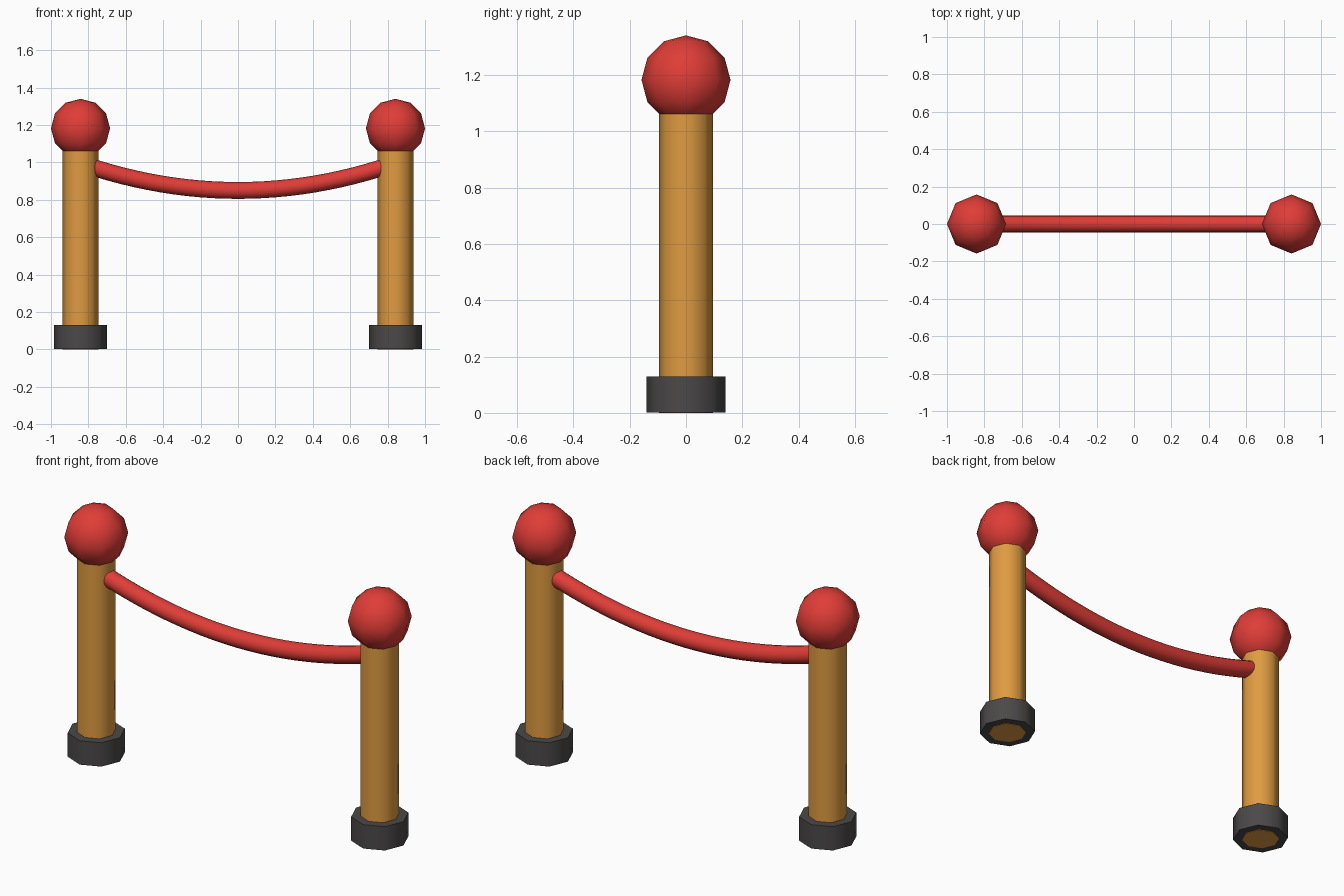
import bpy, bmesh, math
from mathutils import Matrix

if "Cube" in bpy.data.objects:
    bpy.data.objects.remove(bpy.data.objects["Cube"])

POST_X = 0.842


def material(name, rgb):
    m = bpy.data.materials.new(name)
    m.diffuse_color = (*rgb, 1.0)
    m.use_nodes = True
    m.node_tree.nodes["Principled BSDF"].inputs["Base Color"].default_value = m.diffuse_color
    return m


RED = material("red", (0.74, 0.046, 0.038))
OCHRE = material("ochre wood", (0.74, 0.33, 0.053))
DARK = material("dark grey", (0.07, 0.066, 0.065))


def finish(obj, mat):
    # smooth sides, sharp rims
    obj.data.materials.append(mat)
    bpy.ops.object.select_all(action='DESELECT')
    obj.select_set(True)
    bpy.context.view_layer.objects.active = obj
    bpy.ops.object.shade_smooth_by_angle(angle=math.radians(60))
    return obj


def mesh_object(name, bm, mat):
    me = bpy.data.meshes.new(name)
    bm.to_mesh(me)
    bm.free()
    obj = bpy.data.objects.new(name, me)
    bpy.context.collection.objects.link(obj)
    return finish(obj, mat)


def octagon_column(name, x, r, z0, z1, mat):
    bm = bmesh.new()
    bmesh.ops.create_cone(bm, cap_ends=True, segments=8, radius1=r, radius2=r,
                          depth=z1 - z0,
                          matrix=Matrix.Translation((x, 0, (z0 + z1) / 2)))
    return mesh_object(name, bm, mat)


def ball(name, x, z, r, mat):
    bm = bmesh.new()
    bmesh.ops.create_uvsphere(bm, u_segments=8, v_segments=6, radius=r,
                              matrix=Matrix.Translation((x, 0, z)))
    return mesh_object(name, bm, mat)


# two posts, each with foot and ball top
for side, x in (("left", -POST_X), ("right", POST_X)):
    octagon_column(side + "_foot", x, 0.141, 0.002, 0.13, DARK)
    octagon_column(side + "_post", x, 0.095, 0.0, 1.07, OCHRE)
    ball(side + "_ball", x, 1.182, 0.158, RED)

# sagging rope: circular rings swept along a parabola into the posts
R, SIDES, STEPS, SAG, LOW, HALF = 0.045, 16, 24, 0.205, 0.85, 0.82
bm = bmesh.new()
rings = []
for i in range(STEPS + 1):
    x = HALF * (2 * i / STEPS - 1)
    z = LOW + SAG * x * x
    tilt = math.atan(2 * SAG * x)
    ring = []
    for k in range(SIDES):
        a = 2 * math.pi * k / SIDES
        up = R * math.sin(a)
        ring.append(bm.verts.new((x - up * math.sin(tilt), R * math.cos(a),
                                  z + up * math.cos(tilt))))
    rings.append(ring)
for a, b in zip(rings, rings[1:]):
    for k in range(SIDES):
        n = (k + 1) % SIDES
        bm.faces.new((a[k], a[n], b[n], b[k]))
bm.faces.new(rings[0])
bm.faces.new(rings[-1])
bmesh.ops.recalc_face_normals(bm, faces=bm.faces)
mesh_object("rope", bm, RED)
